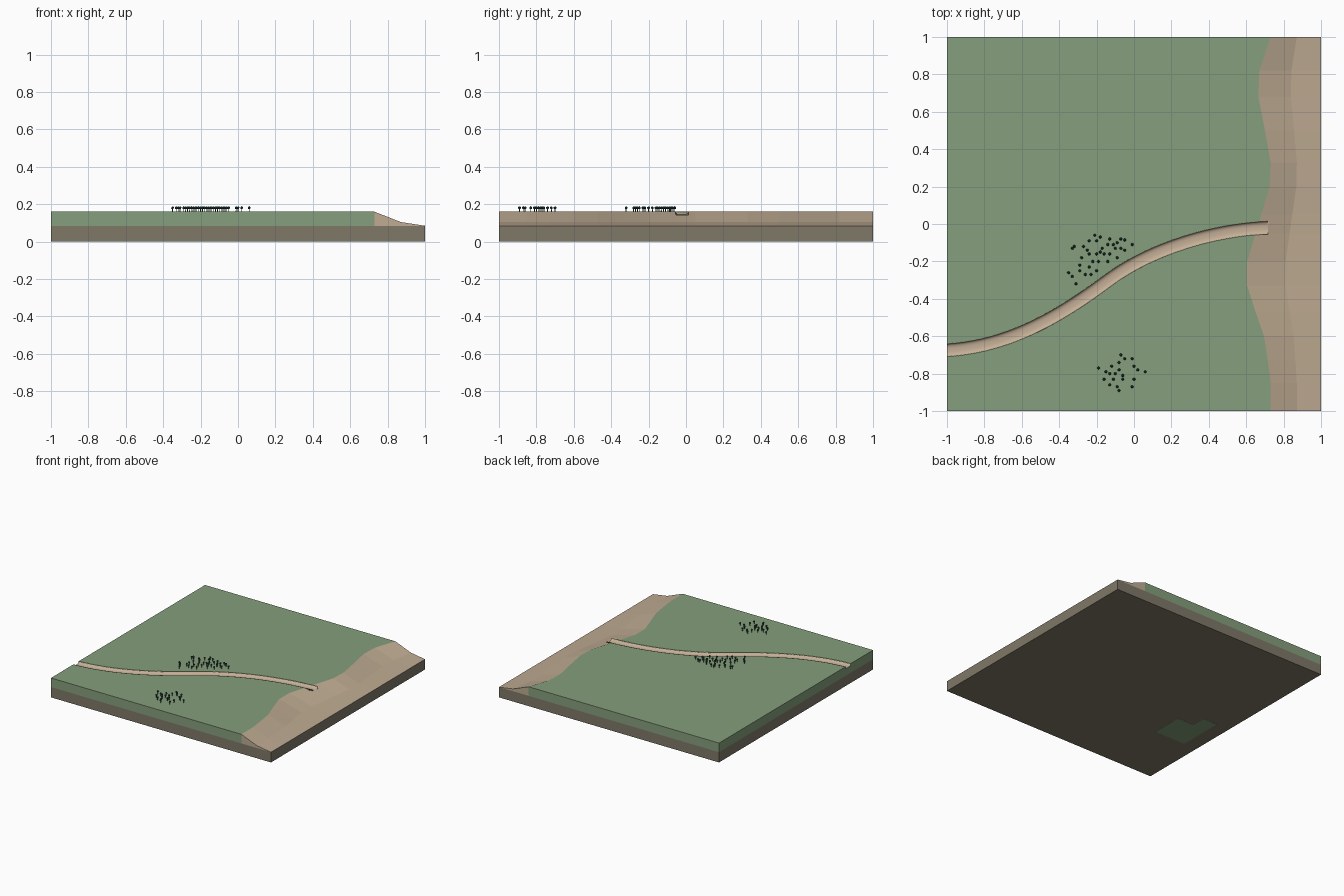
import bpy, bmesh
from mathutils import Vector, Matrix
from mathutils.geometry import interpolate_bezier

if "Cube" in bpy.data.objects:
    bpy.data.objects.remove(bpy.data.objects["Cube"])


def mat(name, col):
    m = bpy.data.materials.new(name)
    m.diffuse_color = (*col, 1)
    m.use_nodes = True
    m.node_tree.nodes["Principled BSDF"].inputs["Base Color"].default_value = m.diffuse_color
    return m


GREEN = mat("grass", (0.235, 0.345, 0.20))
SAND = mat("sand", (0.52, 0.41, 0.29))
STREAM = mat("stream_bed", (0.56, 0.43, 0.31))
SOIL = mat("soil", (0.215, 0.19, 0.14))
LEAF = mat("leaf", (0.02, 0.07, 0.05))
PATCH = mat("patch_green", (0.22, 0.33, 0.19))


def finish(name, bm, material, fix=True):
    if fix:
        bmesh.ops.recalc_face_normals(bm, faces=bm.faces)
    me = bpy.data.meshes.new(name)
    bm.to_mesh(me)
    bm.free()
    ob = bpy.data.objects.new(name, me)
    bpy.context.collection.objects.link(ob)
    if material:
        me.materials.append(material)
    return ob


def prism(name, pts, z0, z1, material):
    """Extrude a flat outline between two heights."""
    bm = bmesh.new()
    f = bm.faces.new([bm.verts.new((x, y, z0)) for x, y in pts])
    r = bmesh.ops.extrude_face_region(bm, geom=[f])
    for v in r["geom"]:
        if isinstance(v, bmesh.types.BMVert):
            v.co.z = z1
    return finish(name, bm, material)


def loft(name, sections, closed, material):
    """Skin a row of equal sections; closed sections are capped."""
    bm = bmesh.new()
    rows = [[bm.verts.new(p) for p in s] for s in sections]
    n = len(rows[0])
    for a, b in zip(rows, rows[1:]):
        for i in range(n if closed else n - 1):
            j = (i + 1) % n
            bm.faces.new((a[i], b[i], b[j], a[j]))
    if closed:
        bm.faces.new(rows[0])
        bm.faces.new(rows[-1])
    return finish(name, bm, material, closed)


def sweep(path, profile):
    """Sections of a (side, height) profile along a ground path."""
    out = []
    for i, p in enumerate(path):
        t = path[min(i + 1, len(path) - 1)] - path[max(i - 1, 0)]
        side = Vector((-t.y, t.x, 0)).normalized()
        if i == 0:
            side = Vector((0, 1, 0))
        out.append([p + side * s + Vector((0, 0, z)) for s, z in profile])
    return out


LOW, TOP = 0.085, 0.16

# soil slab
prism("soil_base", [(-1, -1), (1, -1), (1, 1), (-1, 1)], 0.0008, LOW, SOIL)

# green L-shaped inlay on the underside
prism("underside_patch", [(-.88, -.46), (-.6, -.46), (-.6, -.2), (-.75, -.2),
                          (-.75, -.08), (-.88, -.08)], 0, 0.004, PATCH)

# grass layer ending at the wavy shoreline
shore = [(.73, -1), (.73, -.85), (.715, -.73), (.695, -.6), (.65, -.47), (.605, -.33),
         (.605, -.2), (.65, -.05), (.68, .05), (.725, .2), (.73, .33), (.70, .5),
         (.665, .68), (.67, .82), (.73, 1)]
grass = prism("grass_land", [(-1, -1)] + shore + [(-1, 1)], LOW, TOP, GREEN)

# beach sloping to the right edge
beach = loft("beach", [[(s, y, LOW), (s, y, TOP), (s + (1 - s) * .52, y, .105), (1, y, LOW)]
                       for s, y in shore], True, SAND)

# stream channel along an S curve
V = lambda x, y: Vector((x, y, 0))
path = (interpolate_bezier(V(-1, -.675), V(-.68, -.655), V(-.42, -.51), V(-.15, -.31), 20)
        + interpolate_bezier(V(-.15, -.31), V(.1, -.12), V(.45, -.03), V(.715, -.02), 20)[1:])
bowl = [(.035, .161), (.031, .151), (.022, .146), (.01, .144), (-.01, .144),
        (-.022, .146), (-.031, .151), (-.035, .161)]
stream = loft("stream_channel", sweep(path, bowl), False, STREAM)
for p in stream.data.polygons:
    p.use_smooth = True
if stream.data.polygons[3].normal.z < 0:
    stream.data.flip_normals()

# cutter opening the channel in grass and beach
cutter = loft("channel_cutter", sweep([V(-1.05, -.677)] + path + [V(.8, -.02)],
              [(.0335, .2), (.0335, .142), (-.0335, .142), (-.0335, .2)]), True, None)
cutter.hide_render = True
cutter.hide_viewport = True
for ob in (grass, beach):
    m = ob.modifiers.new("channel", "BOOLEAN")
    m.operation, m.solver, m.object = "DIFFERENCE", "EXACT", cutter

# small trees, positions in hundredths
upper = [(-21, -6), (-18, -7), (-20, -9), (-24, -9), (-13, -8), (-7, -8), (-5, -8.5), (-9, -10),
         (-11, -11), (-1, -11), (-7, -13), (-5, -14), (-10, -13), (-14, -11), (-17, -13),
         (-18, -15), (-20, -16), (-16, -16), (-13, -16), (-9, -18), (-24, -16), (-25, -14),
         (-27, -12), (-32, -12), (-33, -13), (-28, -18), (-22, -20), (-19, -20), (-14, -20),
         (-29, -22), (-29, -25), (-24, -23), (-20, -25), (-23, -27), (-26, -27), (-35, -26),
         (-33, -28), (-31, -32)]
lower = [(-7, -70), (-5, -72), (-1, -72), (-8, -74), (-12, -76), (-19, -77), (-15, -79),
         (-13, -80), (-16, -83), (-10, -80), (-6, -81), (-8, -78), (0, -76), (2, -78), (6, -79),
         (0, -83), (-6, -83), (-11, -83), (-13, -86), (-9, -87), (-8, -89), (-1, -87)]
for name, spots in (("tree_grove_upper", upper), ("tree_grove_lower", lower)):
    bm = bmesh.new()
    for x, y in spots:
        at = lambda z: Matrix.Translation((x / 100, y / 100, z))
        bmesh.ops.create_cone(bm, cap_ends=True, segments=6, radius1=.0025, radius2=.002,
                              depth=.022, matrix=at(TOP + .01))
        bmesh.ops.create_icosphere(bm, subdivisions=1, radius=.0085, matrix=at(.181))
    finish(name, bm, LEAF)
